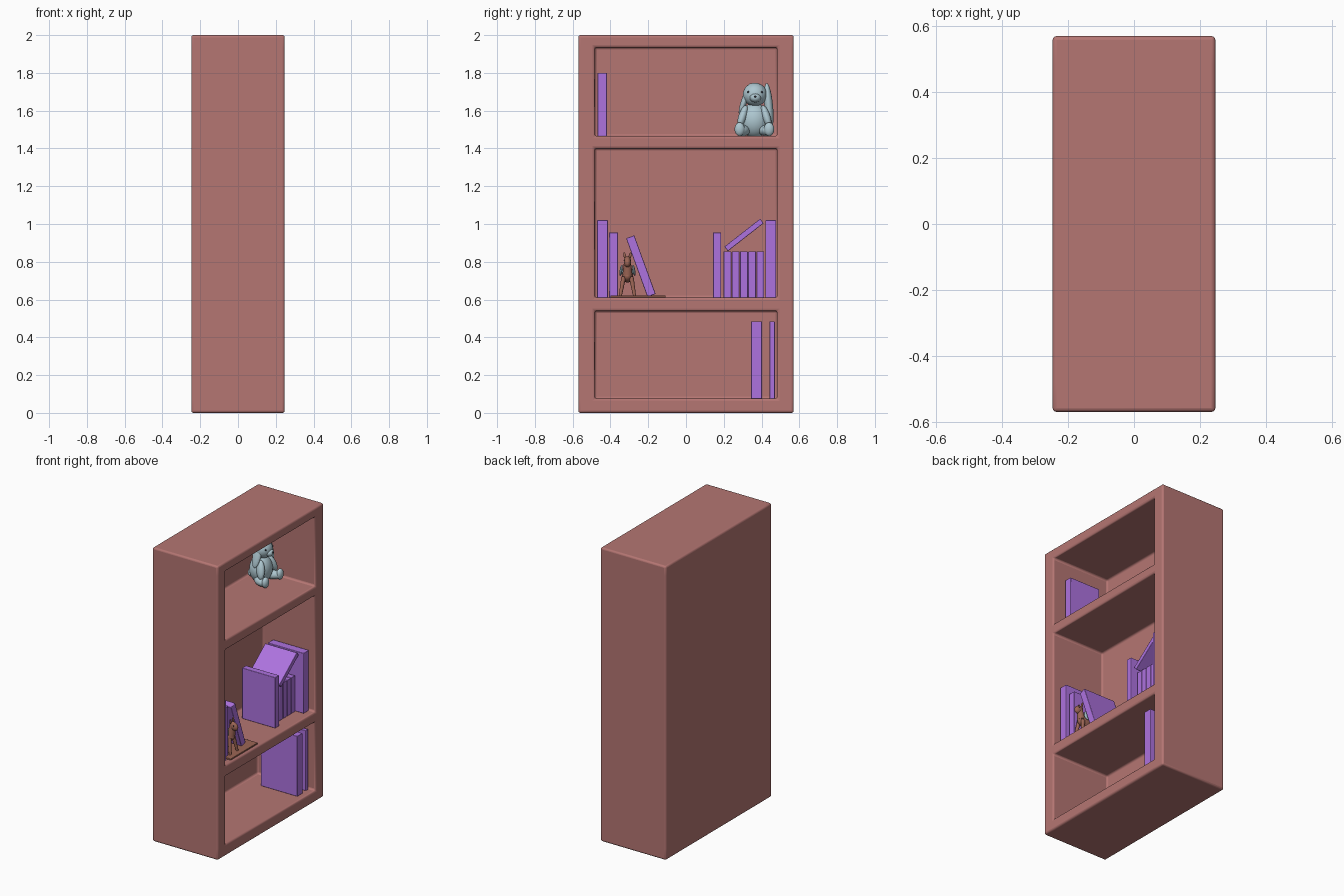
import bpy, bmesh, math
from mathutils import Vector

if "Cube" in bpy.data.objects:
    bpy.data.objects.remove(bpy.data.objects["Cube"])


def material(name, rgb):
    m = bpy.data.materials.new(name)
    m.diffuse_color = (*rgb, 1)
    m.use_nodes = True
    m.node_tree.nodes["Principled BSDF"].inputs["Base Color"].default_value = m.diffuse_color
    return m


WOOD = material("rosy wood", (0.46, 0.18, 0.17))
BOOK = material("purple cover", (0.42, 0.17, 0.74))
PLUSH = material("pale blue plush", (0.42, 0.57, 0.63))
BROWN = material("brown figurine", (0.33, 0.13, 0.09))
DARK = material("dark eye", (0.03, 0.03, 0.04))


def finish(bm, name, mat, angle=30):
    me = bpy.data.meshes.new(name)
    bmesh.ops.recalc_face_normals(bm, faces=bm.faces)
    bm.to_mesh(me)
    bm.free()
    ob = bpy.data.objects.new(name, me)
    bpy.context.collection.objects.link(ob)
    me.materials.append(mat)
    bpy.ops.object.select_all(action='DESELECT')
    ob.select_set(True)
    bpy.context.view_layer.objects.active = ob
    bpy.ops.object.shade_smooth_by_angle(angle=math.radians(angle))
    return ob


def bevel(ob, width, segments):
    b = ob.modifiers.new("rounded edges", 'BEVEL')
    b.width, b.segments, b.limit_method = width, segments, 'ANGLE'
    b.angle_limit = math.radians(40)


def box(name, mat, lo, hi, tilt=0, round_by=0.003):
    lo, hi = Vector(lo), Vector(hi)
    bm = bmesh.new()
    bmesh.ops.create_cube(bm, size=1)
    for v in bm.verts:
        v.co = Vector(a * b for a, b in zip(v.co, hi - lo))
    ob = finish(bm, name, mat)
    ob.location = (lo + hi) / 2
    ob.rotation_euler.x = math.radians(tilt)
    bevel(ob, round_by, 2)
    return ob


def blob(name, mat, centre, radii, rot=(0, 0, 0)):
    bm = bmesh.new()
    bmesh.ops.create_uvsphere(bm, u_segments=24, v_segments=14, radius=1)
    for v in bm.verts:
        v.co = Vector(a * b for a, b in zip(v.co, radii))
    ob = finish(bm, name, mat, 180)
    ob.location = centre
    ob.rotation_euler = [math.radians(a) for a in rot]
    return ob


def limb(name, mat, a, b, r1, r2):
    a, b = Vector(a), Vector(b)
    bm = bmesh.new()
    bmesh.ops.create_cone(bm, cap_ends=True, segments=12, radius1=r1, radius2=r2, depth=(b - a).length)
    ob = finish(bm, name, mat, 50)
    ob.location = (a + b) / 2
    ob.rotation_euler = (b - a).to_track_quat('Z', 'Y').to_euler()
    return ob


# bookcase: gridded front, each cell pushed inwards to its own back
X0, X1 = -0.247, 0.247
ys = [-0.57, -0.483, 0.482, 0.57]
zs = [0, 0.075, 0.54, 0.61, 1.40, 1.465, 1.935, 2.0]
backs = {1: -0.19, 3: -0.15, 5: -0.19}
bm = bmesh.new()


def face(*pts):
    bm.faces.new([bm.verts.new(p) for p in pts])


for i in range(3):
    for j in range(7):
        ring = [(ys[i], zs[j]), (ys[i + 1], zs[j]), (ys[i + 1], zs[j + 1]), (ys[i], zs[j + 1])]
        x = backs[j] if i == 1 and j in backs else X1
        face(*[(x, y, z) for y, z in ring])
        if x != X1:
            for k in range(4):
                p, q = ring[k], ring[(k + 1) % 4]
                face((X1, *p), (X1, *q), (x, *q), (x, *p))
rim = ([(y, 0) for y in ys] + [(ys[3], z) for z in zs[1:]]
       + [(y, 2.0) for y in ys[2::-1]] + [(ys[0], z) for z in zs[6:0:-1]])
for k in range(len(rim)):
    p, q = rim[k], rim[(k + 1) % len(rim)]
    face((X1, *p), (X1, *q), (X0, *q), (X0, *p))
face(*[(X0, y, z) for y, z in rim])
bmesh.ops.remove_doubles(bm, verts=bm.verts, dist=1e-5)
case = finish(bm, "bookcase", WOOD)
bevel(case, 0.012, 3)

# upright books: y start, y end, shelf height, top, front x
books = [(-0.468, -0.418, 1.465, 1.80, 0.16),
         (-0.470, -0.414, 0.61, 1.02, 0.20), (-0.408, -0.360, 0.61, 0.955, 0.18),
         (0.143, 0.186, 0.61, 0.955, 0.18), (0.420, 0.477, 0.61, 1.02, 0.20),
         (0.345, 0.402, 0.075, 0.485, 0.205), (0.442, 0.470, 0.075, 0.485, 0.20)]
books += [(0.199 + 0.0435 * k, 0.240 + 0.0435 * k, 0.61, 0.855, 0.14) for k in range(5)]
for k, (a, b, z0, z1, x) in enumerate(books):
    box(f"book_{k + 1}", BOOK, (-0.07, a, z0), (x, b, z1))

# leaning books
box("leaning_book", BOOK, (-0.07, -0.262, 0.612), (0.17, -0.216, 0.942), 20)
box("fallen_book", BOOK, (-0.07, 0.187, 0.927), (0.17, 0.427, 0.957), 38)

# plush rabbit, facing +x
blob("rabbit_body", PLUSH, (-0.08, 0.362, 1.548), (0.07, 0.08, 0.092))
blob("rabbit_head", PLUSH, (-0.07, 0.365, 1.685), (0.063, 0.064, 0.062))
blob("rabbit_muzzle", PLUSH, (-0.02, 0.367, 1.668), (0.028, 0.03, 0.024))
blob("rabbit_nose", DARK, (0.006, 0.367, 1.675), (0.004, 0.007, 0.005))
for side, y in ((-1, 0.33), (1, 0.402)):
    blob("rabbit_eye", DARK, (-0.022, y, 1.698), (0.005, 0.006, 0.006))
    blob("rabbit_leg", PLUSH, (-0.035, 0.362 + side * 0.062, 1.495), (0.06, 0.036, 0.03), (0, 0, side * 22))
    blob("rabbit_foot", PLUSH, (0.008, 0.362 + side * 0.078, 1.502), (0.02, 0.027, 0.036))
    blob("rabbit_arm", PLUSH, (-0.04, 0.362 + side * 0.062, 1.57), (0.028, 0.022, 0.062), (side * 18, -15, 0))
blob("rabbit_left_ear", PLUSH, (-0.075, 0.313, 1.662), (0.03, 0.017, 0.088), (-20, 0, 0))
blob("rabbit_right_ear", PLUSH, (-0.075, 0.438, 1.622), (0.034, 0.023, 0.125), (5, 0, 0))
blob("rabbit_tail", PLUSH, (-0.15, 0.362, 1.50), (0.024, 0.026, 0.026))

# small brown animal figurine standing on a thin plate
FY = -0.31
box("figurine_plate", BROWN, (0.09, -0.40, 0.611), (0.225, -0.108, 0.621), 0, 0.002)
blob("figurine_body", BROWN, (0.135, FY, 0.725), (0.055, 0.030, 0.035))
limb("figurine_neck", BROWN, (0.165, FY, 0.735), (0.178, FY, 0.81), 0.026, 0.017)
blob("figurine_head", BROWN, (0.185, FY, 0.80), (0.034, 0.019, 0.026), (0, 35, 0))
blob("figurine_saddle", PLUSH, (0.13, FY, 0.745), (0.028, 0.034, 0.026))
for side in (-1, 1):
    blob("figurine_ear", BROWN, (0.17, FY + side * 0.014, 0.832), (0.006, 0.007, 0.018), (-side * 12, 0, 0))
    blob("figurine_eye", DARK, (0.195, FY + side * 0.016, 0.808), (0.004, 0.004, 0.004))
    blob("figurine_wing", PLUSH, (0.15, FY + side * 0.034, 0.755), (0.02, 0.007, 0.03), (side * 10, 0, 0))
    for x, foot in ((0.105, 0.10), (0.168, 0.185)):
        limb("figurine_leg", BROWN, (foot, FY + side * 0.038, 0.618), (x, FY + side * 0.02, 0.72), 0.008, 0.013)
